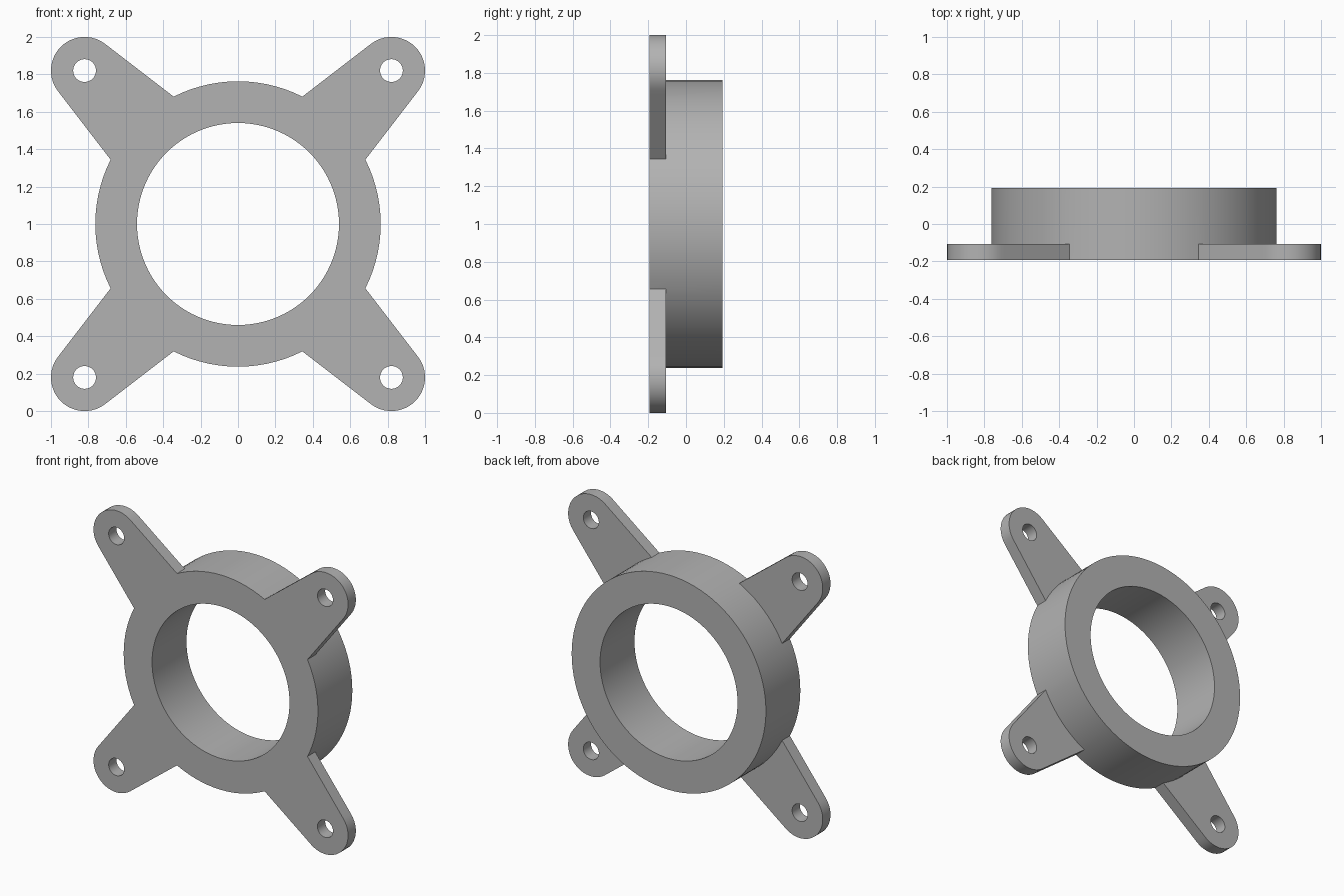
import bpy, bmesh
from math import radians, cos, sin, acos, atan2, hypot, pi

cube = bpy.data.objects.get("Cube")
if cube:
    bpy.data.objects.remove(cube, do_unlink=True)

# Main dimensions
RING, BORE = 0.763, 0.54
FRONT, STEP, BACK = -0.193, -0.106, 0.193
TIP_DIST, TIP_R, HOLE_R = 1.16, 0.18, 0.061
HALF = radians(18.2)             # half angle of an arm root on the ring

bm = bmesh.new()


def spread(a, b, n):
    return [a + (b - a) * i / n for i in range(n + 1)]


def polar(r, a):
    return (r * cos(a), r * sin(a))


def quad(*points):
    bm.faces.new([bm.verts.new((u, y, v + 1)) for u, v, y in points])


def wall(p, q, y0, y1):
    quad((*p, y0), (*q, y0), (*q, y1), (*p, y1))


def flat(p, q, r, s, y):
    quad((*p, y), (*q, y), (*r, y), (*s, y))


def ring_section(a0, a1, steps, has_arm):
    angles = spread(a0, a1, steps)
    for a, b in zip(angles, angles[1:]):
        p, q = polar(RING, a), polar(RING, b)
        r, s = polar(BORE, b), polar(BORE, a)
        for y in (FRONT, BACK):
            flat(p, q, r, s, y)
        wall(s, r, FRONT, BACK)
        wall(p, q, STEP, BACK)
        if not has_arm:
            wall(p, q, FRONT, STEP)


def arm(axis):
    # Outline around the bolt hole: root arc, tapered side, round tip, tapered side
    root = [polar(RING, a) for a in spread(-HALF, HALF, 10)]
    dx, dy = root[-1][0] - TIP_DIST, root[-1][1]
    corner = atan2(dy, dx)
    tangent = corner - acos(TIP_R / hypot(dx, dy))
    side = []
    for a in spread(corner, tangent, 7)[1:]:
        u, v = polar(TIP_R / cos(a - tangent), a)
        side.append((u + TIP_DIST, v))
    tip = []
    for a in spread(tangent, -tangent, 20)[1:-1]:
        u, v = polar(TIP_R, a)
        tip.append((u + TIP_DIST, v))
    outline = root + side + tip + [(u, -v) for u, v in reversed(side)]

    hole = []
    for u, v in outline:
        h = polar(HOLE_R, atan2(v, u - TIP_DIST))
        hole.append((h[0] + TIP_DIST, h[1]))

    def turn(p):
        c, s = cos(axis), sin(axis)
        return (p[0] * c - p[1] * s, p[0] * s + p[1] * c)

    outline, hole = [turn(p) for p in outline], [turn(p) for p in hole]
    for i in range(len(outline)):
        j = (i + 1) % len(outline)
        for y in (FRONT, STEP):
            flat(outline[i], outline[j], hole[j], hole[i], y)
        wall(hole[i], hole[j], FRONT, STEP)
        if i >= len(root) - 1:
            wall(outline[i], outline[j], FRONT, STEP)


# Ring and four diagonal arms
for k in range(4):
    axis = pi / 4 + k * pi / 2
    ring_section(axis - HALF, axis + HALF, 10, True)
    ring_section(axis + HALF, axis + pi / 2 - HALF, 14, False)
    arm(axis)

bmesh.ops.remove_doubles(bm, verts=bm.verts, dist=0.0001)
bmesh.ops.recalc_face_normals(bm, faces=bm.faces)

mesh = bpy.data.meshes.new("mounting_ring")
bm.to_mesh(mesh)
bm.free()
bracket = bpy.data.objects.new("mounting_ring", mesh)
bpy.context.collection.objects.link(bracket)

# Plain grey material
grey = bpy.data.materials.new("plain_grey")
grey.use_nodes = True
colour = (0.45, 0.45, 0.45, 1)
grey.diffuse_color = colour
grey.node_tree.nodes["Principled BSDF"].inputs["Base Color"].default_value = colour
mesh.materials.append(grey)

bpy.ops.object.select_all(action='DESELECT')
bracket.select_set(True)
bpy.context.view_layer.objects.active = bracket
bpy.ops.object.shade_smooth_by_angle(angle=radians(30))
